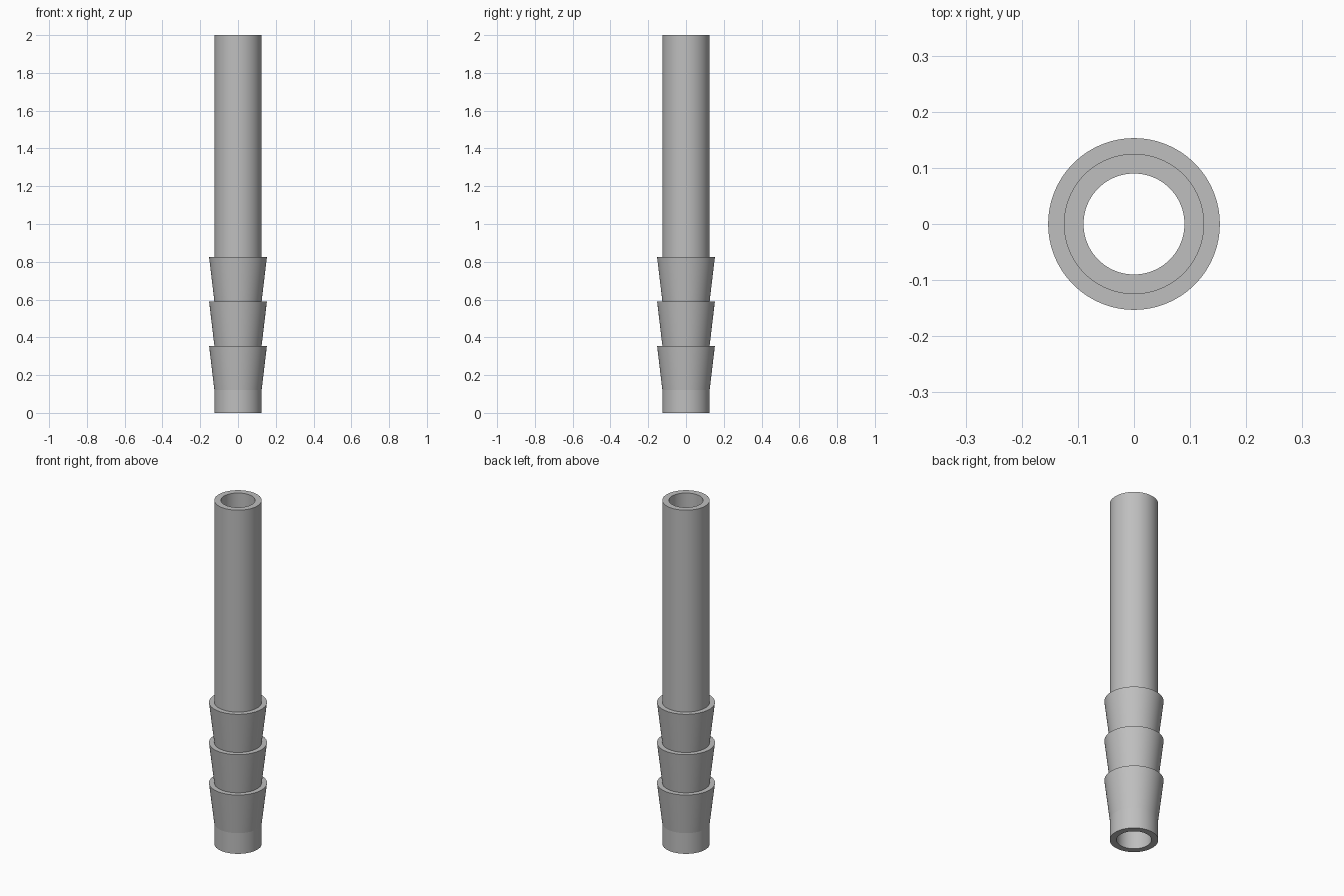
import bpy
import bmesh
from math import cos, sin, tau, radians

cube = bpy.data.objects.get("Cube")
if cube:
    bpy.data.objects.remove(cube, do_unlink=True)

SIDES = 96
HEIGHT = 2.0
BORE, TUBE, BARB = 0.09, 0.125, 0.153
BARB_START, BARB_PITCH, BARB_COUNT = 0.12, 0.235, 3

# Grey material
grey = bpy.data.materials.new("plain grey")
grey.use_nodes = True
colour = (0.52, 0.52, 0.52, 1)
grey.diffuse_color = colour
grey.node_tree.nodes["Principled BSDF"].inputs["Base Color"].default_value = colour


def lathe(name, profile):
    """Spin a closed (radius, height) outline around the z axis."""
    bm = bmesh.new()
    rings = []
    for r, z in profile:
        rings.append([bm.verts.new((r * cos(tau * i / SIDES), r * sin(tau * i / SIDES), z))
                      for i in range(SIDES)])
    for k, low in enumerate(rings):
        high = rings[(k + 1) % len(rings)]
        for i in range(SIDES):
            j = (i + 1) % SIDES
            bm.faces.new((low[i], low[j], high[j], high[i]))
    bmesh.ops.recalc_face_normals(bm, faces=bm.faces)
    mesh = bpy.data.meshes.new(name)
    bm.to_mesh(mesh)
    bm.free()
    mesh.materials.append(grey)
    obj = bpy.data.objects.new(name, mesh)
    bpy.context.collection.objects.link(obj)
    return obj


# Outline: bottom rim, flared barbs with flat shoulders, plain tube, through bore
outline = [(BORE, 0), (TUBE, 0), (TUBE, BARB_START)]
for n in range(1, BARB_COUNT + 1):
    top = BARB_START + n * BARB_PITCH
    outline += [(BARB, top), (TUBE, top)]
outline += [(TUBE, HEIGHT), (BORE, HEIGHT)]

fitting = lathe("barbed_hose_tube", outline)
bpy.ops.object.select_all(action='DESELECT')
fitting.select_set(True)
bpy.context.view_layer.objects.active = fitting
bpy.ops.object.shade_smooth_by_angle(angle=radians(30))

# Keep the shallow crease where the first barb begins crisp
for edge in fitting.data.edges:
    ends = [fitting.data.vertices[v].co.z for v in edge.vertices]
    if all(abs(z - BARB_START) < 0.001 for z in ends):
        edge.use_edge_sharp = True
